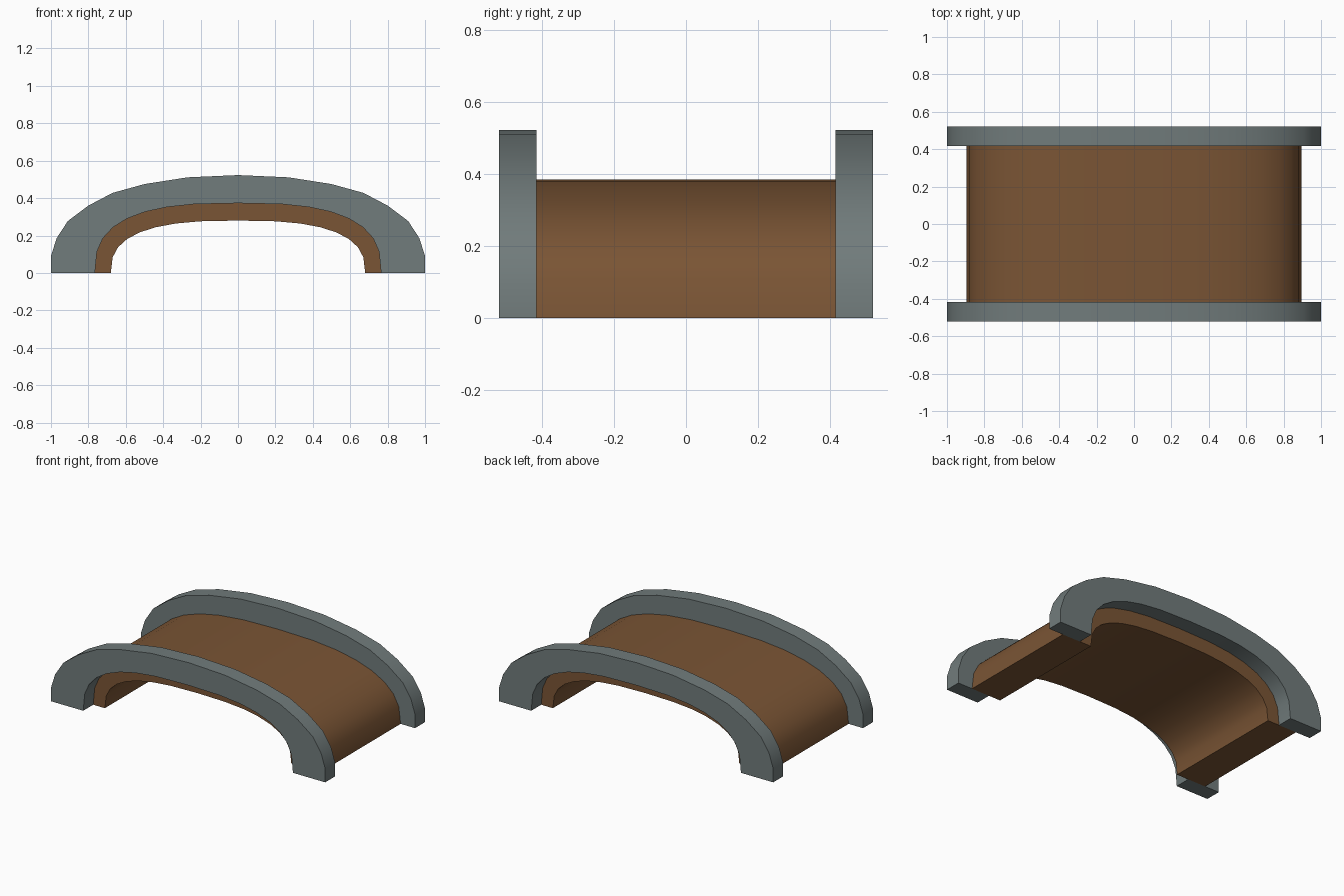
import bpy, math

if "Cube" in bpy.data.objects:
    bpy.data.objects.remove(bpy.data.objects["Cube"])


def material(name, rgb):
    m = bpy.data.materials.new(name)
    m.diffuse_color = (*rgb, 1)
    m.use_nodes = True
    m.node_tree.nodes["Principled BSDF"].inputs["Base Color"].default_value = m.diffuse_color
    return m


grey = material("slate grey", (0.165, 0.20, 0.20))
brown = material("bronze brown", (0.195, 0.09, 0.035))


def arch(a, b, p, n=16):
    """Half superellipse from right foot over the top to left foot."""
    pts = []
    for i in range(n + 1):
        t = math.pi * i / n
        c, s = math.cos(t), max(math.sin(t), 0)
        if i == n:
            s = 0
        pts.append((math.copysign(a * abs(c) ** (2 / p), c), b * s ** (2 / p) if s > 1e-9 else 0))
    return pts


def arch_solid(name, outer, inner, y0, y1, mat):
    """Closed arch band between two curves of equal point count."""
    n = len(outer)
    verts = [(x, y, z) for y in (y0, y1) for curve in (outer, inner) for x, z in curve]
    of, inf, ob, ib = 0, n, 2 * n, 3 * n
    faces = []
    for i in range(n - 1):
        j = i + 1
        faces += [(of + i, of + j, ob + j, ob + i)[::-1],
                  (inf + i, inf + j, ib + j, ib + i),
                  (of + i, of + j, inf + j, inf + i),
                  (ob + i, ob + j, ib + j, ib + i)[::-1]]
    faces += [(of, inf, ib, ob), (of + n - 1, inf + n - 1, ib + n - 1, ob + n - 1)[::-1]]
    me = bpy.data.meshes.new(name)
    me.from_pydata(verts, [], faces)
    me.materials.append(mat)
    ob_ = bpy.data.objects.new(name, me)
    bpy.context.collection.objects.link(ob_)
    # consistent outward normals, then smooth the curves only
    bpy.ops.object.select_all(action='DESELECT')
    ob_.select_set(True)
    bpy.context.view_layer.objects.active = ob_
    bpy.ops.object.mode_set(mode='EDIT')
    bpy.ops.mesh.select_all(action='SELECT')
    bpy.ops.mesh.normals_make_consistent(inside=False)
    bpy.ops.object.mode_set(mode='OBJECT')
    bpy.ops.object.shade_smooth_by_angle(angle=math.radians(35))


# end flange outline, right half mirrored to the left
half = [(1, 0), (1, .09), (.97, .185), (.91, .277), (.80, .36), (.67, .428), (.5, .475), (.27, .511)]
flange_outer = half + [(0, .523)] + [(-x, z) for x, z in reversed(half)]
flange_inner = arch(.765, .373, 2.75)

# the two end flanges
arch_solid("front_flange", flange_outer, flange_inner, -.52, -.416, grey)
arch_solid("back_flange", flange_outer, flange_inner, .416, .52, grey)

# curved shell between the flanges
arch_solid("arched_shell", arch(.895, .385, 2.6), arch(.68, .28, 2.7), -.416, .416, brown)
